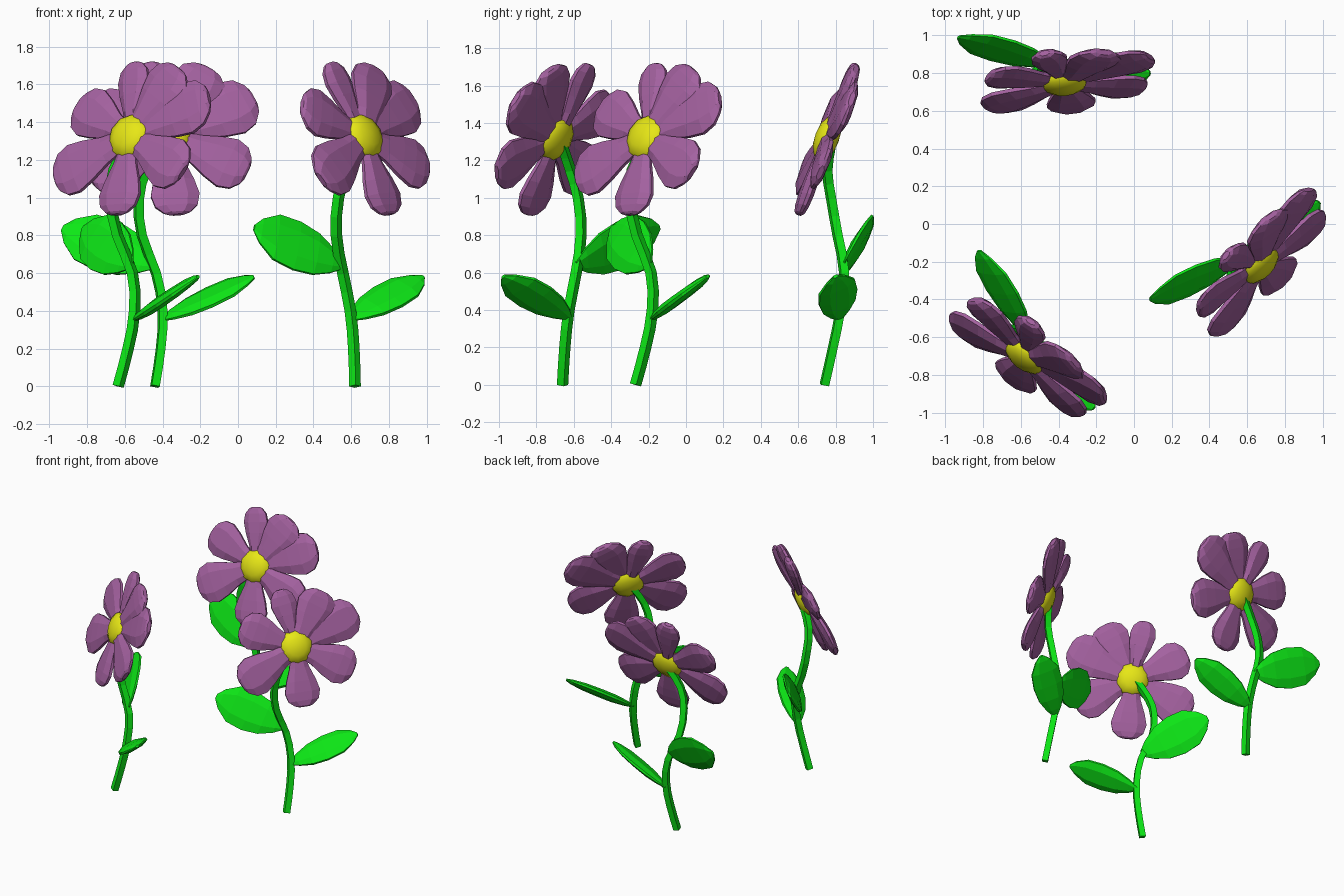
import bpy, bmesh
from math import radians, cos, sin
from mathutils import Vector as V, Matrix

if "Cube" in bpy.data.objects:
    bpy.data.objects.remove(bpy.data.objects["Cube"])


def material(name, rgb):
    m = bpy.data.materials.new(name)
    m.diffuse_color = (*rgb, 1)
    m.use_nodes = True
    m.node_tree.nodes["Principled BSDF"].inputs["Base Color"].default_value = m.diffuse_color
    return m


GREEN = material("leaf_green", (0.004, 0.8, 0.008))
PURPLE = material("petal_purple", (0.37, 0.12, 0.35))
YELLOW = material("pollen_yellow", (0.8, 0.8, 0.008))

# (position along blade, half width factor, thickness factor)
LEAF = [(0, .15, .3), (.12, .5, .7), (.3, .85, 1), (.52, 1, 1), (.75, .93, .9), (.92, .5, .6), (1, .12, .3)]
PETAL = [(0, .42, .8), (.22, .56, .9), (.48, .84, 1), (.7, 1, 1), (.87, .87, .9), (.97, .54, .7), (1, .3, .4)]
SECTION = [(1, .3), (.5, 1), (-.5, 1), (-1, .3), (-1, -.3), (-.5, -1), (.5, -1), (1, -.3)]


def add_object(name, bm, mat, matrix):
    bmesh.ops.recalc_face_normals(bm, faces=bm.faces)
    me = bpy.data.meshes.new(name)
    bm.to_mesh(me)
    bm.free()
    me.materials.append(mat)
    ob = bpy.data.objects.new(name, me)
    ob.matrix_world = matrix
    bpy.context.collection.objects.link(ob)
    return ob


def add_blade(bm, start, end, side, half_width, thick, profile):
    """Loft a thin lens section along start -> end."""
    axis = end - start
    a = axis.normalized()
    side = (side - a * side.dot(a)).normalized()
    nrm = a.cross(side)
    rings = [[bm.verts.new(start + axis * t + side * (sx * w * half_width) + nrm * (sy * k * thick))
              for sx, sy in SECTION] for t, w, k in profile]
    n = len(SECTION)
    for r0, r1 in zip(rings, rings[1:]):
        for i in range(n):
            j = (i + 1) % n
            bm.faces.new((r0[i], r0[j], r1[j], r1[i]))
    bm.faces.new(rings[0])
    bm.faces.new(rings[-1])


STEM = [(0, 0, 0), (.03, .045, .2), (.04, .085, .4), (.005, .105, .6), (-.07, .07, .8),
        (-.085, .035, 1.0), (-.045, .015, 1.15), (.045, .035, 1.29)]

# petals: angle, tip radius, half width, lift
PETALS = [(102, .435, .095, -.012), (60, .45, .145, .006), (26, .515, .155, -.006), (-26, .46, .145, .008),
          (-86, .44, .13, 0), (210, .49, .15, .008), (155, .44, .14, -.006)]

# tilted head frame: right, up, facing direction
HEAD = V((.072, .014, 1.32))
FACE = V((.105, -1, .38)).normalized()
RIGHT = V((1, .105, 0)).normalized()
UP = FACE.cross(RIGHT)


def flower(tag, x, y, turn):
    place = Matrix.Translation((x, y, 0)) @ Matrix.Rotation(radians(turn), 4, 'Z')

    # stem
    cu = bpy.data.curves.new("stem_" + tag, 'CURVE')
    cu.dimensions = '3D'
    cu.bevel_depth = .031
    cu.bevel_resolution = 0
    cu.resolution_u = 2
    cu.use_fill_caps = True
    sp = cu.splines.new('BEZIER')
    sp.bezier_points.add(len(STEM) - 1)
    for p, co in zip(sp.bezier_points, STEM):
        p.co = co
        p.handle_left_type = p.handle_right_type = 'AUTO'
    sp.use_smooth = False
    cu.materials.append(GREEN)
    ob = bpy.data.objects.new("stem_" + tag, cu)
    ob.matrix_world = place
    bpy.context.collection.objects.link(ob)

    # leaves
    bm = bmesh.new()
    add_blade(bm, V((0, .10, .64)), V((-.49, .25, .84)), V((.36, .33, .85)), .15, .025, LEAF)
    add_object("upper_leaf_" + tag, bm, GREEN, place)
    bm = bmesh.new()
    add_blade(bm, V((.035, .085, .355)), V((.525, .06, .58)), V((.12, -.9, -.42)), .112, .028, LEAF)
    add_object("lower_leaf_" + tag, bm, GREEN, place)

    # petals
    bm = bmesh.new()
    for ang, rad, hw, lift in PETALS:
        d = RIGHT * cos(radians(ang)) + UP * sin(radians(ang))
        c = HEAD + FACE * lift
        add_blade(bm, c + d * .07, c + d * rad, FACE.cross(d), hw, .034, PETAL)
    add_object("petals_" + tag, bm, PURPLE, place)

    # flower centre
    bm = bmesh.new()
    frame = Matrix((RIGHT, UP, FACE)).transposed().to_4x4()
    bmesh.ops.create_uvsphere(bm, u_segments=10, v_segments=6, radius=1,
                              matrix=Matrix.Translation(HEAD) @ frame @ Matrix.Diagonal((.13, .13, .065, 1)))
    for f in bm.faces:
        f.smooth = True
    add_object("flower_centre_" + tag, bm, YELLOW, place)


flower("left", -.635, -.66, -43.3)
flower("right", .62, -.27, 40.5)
flower("back", -.44, .74, 0)
